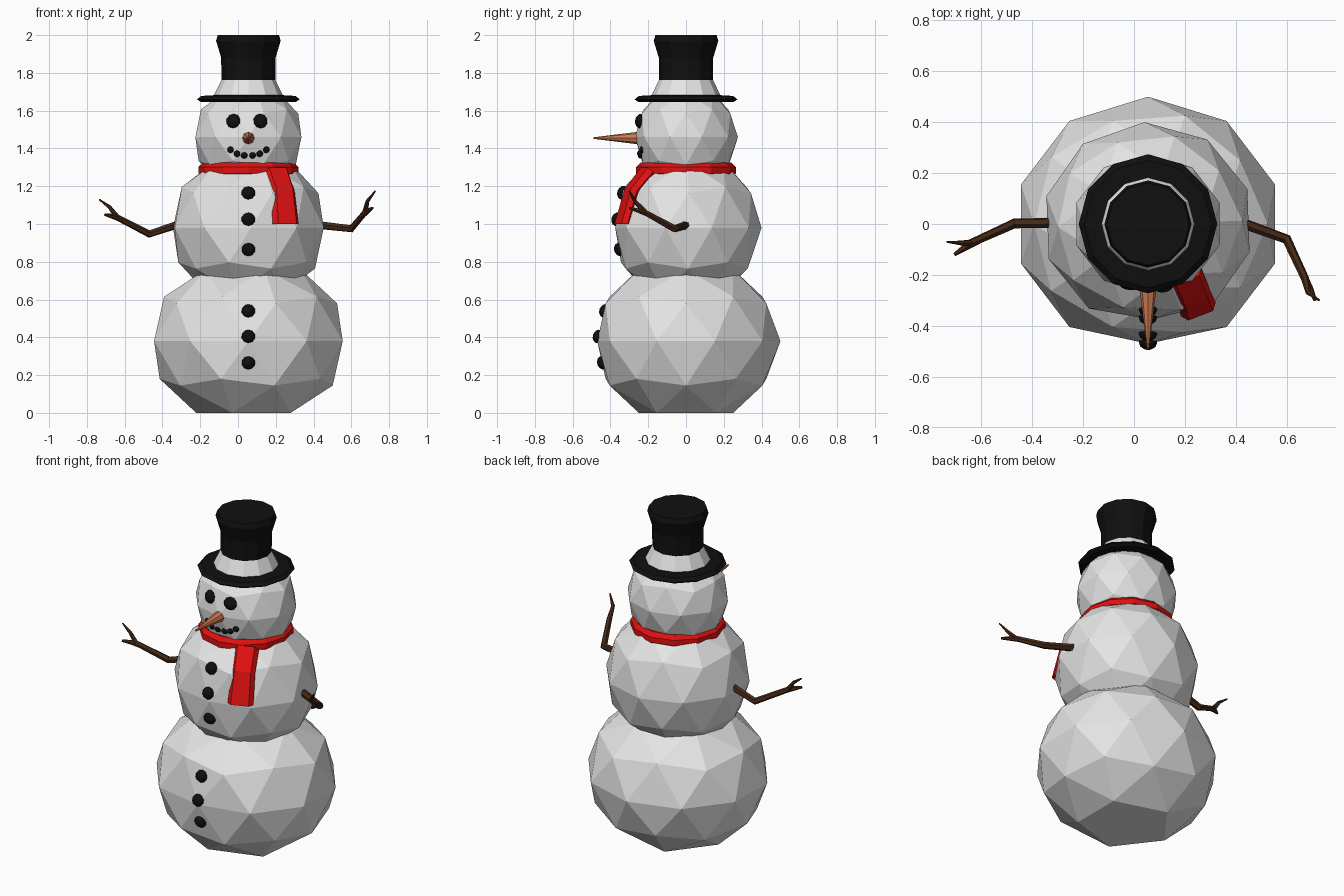
import bpy, bmesh, math
from mathutils import Vector, Matrix
from mathutils.bvhtree import BVHTree

cube = bpy.data.objects.get("Cube")
if cube:
    bpy.data.objects.remove(cube)

AXIS = 0.055  # x of the snowman's centre line


def material(name, rgb):
    m = bpy.data.materials.new(name)
    m.use_nodes = True
    m.diffuse_color = (*rgb, 1)
    m.node_tree.nodes["Principled BSDF"].inputs["Base Color"].default_value = (*rgb, 1)
    return m


SNOW = material("snow white", (0.78, 0.78, 0.78))
BLACK = material("coal black", (0.005, 0.005, 0.005))
RED = material("scarf red", (0.75, 0.005, 0.005))
BROWN = material("bark brown", (0.06, 0.022, 0.008))
ORANGE = material("carrot orange", (0.62, 0.2, 0.085))


def finish(name, bm, *mats):
    bmesh.ops.recalc_face_normals(bm, faces=bm.faces)
    me = bpy.data.meshes.new(name)
    bm.to_mesh(me)
    bm.free()
    for m in mats:
        me.materials.append(m)
    ob = bpy.data.objects.new(name, me)
    bpy.context.collection.objects.link(ob)
    return ob


def loft(bm, rings, closed=False):
    """Skin a list of equal-length point rings; cap the ends unless closed."""
    vs = [[bm.verts.new(p) for p in r] for r in rings]
    n = len(vs[0])
    for i in range(len(vs) - (0 if closed else 1)):
        a, b = vs[i], vs[(i + 1) % len(vs)]
        for k in range(n):
            bm.faces.new((a[k], a[(k + 1) % n], b[(k + 1) % n], b[k]))
    if not closed:
        bm.faces.new(vs[0])
        bm.faces.new(vs[-1])


def lathe(bm, profile, sides=12, closed=False):
    turn = [2 * math.pi * k / sides for k in range(sides)]
    loft(bm, [[(AXIS + r * math.cos(a), r * math.sin(a), z) for a in turn]
              for r, z in profile], closed)


def snowball(name, z, size, front, floor=0, spin=0):
    """Faceted ball, pressed slightly flat at the front and on the ground."""
    bm = bmesh.new()
    bmesh.ops.create_icosphere(
        bm, subdivisions=2, radius=1,
        matrix=Matrix.Translation((AXIS, 0, z)) @ Matrix.Rotation(spin, 4, "Z")
        @ Matrix.Diagonal((*size, 1)))
    for v in bm.verts:
        v.co.y = max(v.co.y, front)
        v.co.z = max(v.co.z, floor)
    tree = BVHTree.FromBMesh(bm)
    finish(name, bm, SNOW)
    return tree


base = snowball("base_ball", 0.38, (0.525, 0.5, 0.447), -0.47)
torso = snowball("torso_ball", 0.98, (0.415, 0.4, 0.41), -0.375, spin=math.radians(2))
head = snowball("head_ball", 1.46, (0.295, 0.275, 0.28), -0.27)


# Coal pieces sit on the front of a ball, turned to its surface
def coal(name, ball, x, z, r, depth):
    hit, normal, _, _ = ball.ray_cast(Vector((x, -2, z)), Vector((0, 1, 0)))
    bm = bmesh.new()
    bmesh.ops.create_uvsphere(
        bm, u_segments=10, v_segments=6, radius=1,
        matrix=Matrix.Translation(hit) @ normal.to_track_quat("Z", "Y").to_matrix().to_4x4()
        @ Matrix.Diagonal((r, r, depth, 1)))
    finish(name, bm, BLACK)


for i, z in enumerate((1.165, 1.025, 0.865)):
    coal(f"torso_button_{i + 1}", torso, AXIS, z, 0.037, 0.03)
for i, z in enumerate((0.54, 0.405, 0.265)):
    coal(f"base_button_{i + 1}", base, AXIS, z, 0.037, 0.03)
for side, word in ((-1, "right"), (1, "left")):
    coal(f"{word}_eye", head, AXIS - 0.008 + side * 0.072, 1.545, 0.039, 0.025)
    for i, (dx, z) in enumerate(((0.022, 1.363), (0.06, 1.372), (0.095, 1.393))):
        coal(f"{word}_mouth_coal_{i + 1}", head, AXIS + side * dx, z, 0.018, 0.015)

# Carrot nose, pointing forward
bm = bmesh.new()
bmesh.ops.create_cone(
    bm, cap_ends=True, segments=8, radius1=0.036, radius2=0.004, depth=0.26,
    matrix=Matrix.Translation((AXIS, -0.36, 1.455)) @ Matrix.Rotation(math.pi / 2, 4, "X"))
finish("carrot_nose", bm, ORANGE)

# Top hat with a white band at the foot of the crown
bm = bmesh.new()
lathe(bm, [(0.17, 1.645), (0.25, 1.645), (0.272, 1.66), (0.25, 1.678), (0.182, 1.682),
           (0.143, 1.762), (0.144, 1.88), (0.171, 1.97), (0.162, 2.0)])
hat = finish("top_hat", bm, BLACK, SNOW)
for f in hat.data.polygons:
    if 1.69 < f.center.z < 1.75:
        f.material_index = 1

# Scarf ring and hanging tail
bm = bmesh.new()
octagon = [math.pi / 8 + k * math.pi / 4 for k in range(8)]
lathe(bm, [(0.224 + 0.044 * math.cos(a), 1.285 + 0.043 * math.sin(a)) for a in octagon],
      closed=True)
finish("scarf_ring", bm, RED)

bm = bmesh.new()
across = Vector((0.93, 0.36, 0))
rings = []
for centre, out, half in (((0.2, -0.2, 1.275), (0.01, -0.02, 0.025), 0.07),
                          ((0.237, -0.285, 1.175), (0.01, -0.023, 0.012), 0.067),
                          ((0.252, -0.335, 1.0), (0.01, -0.025, 0), 0.074)):
    c, o, w = Vector(centre), Vector(out), across * half
    rings.append([c - w, c - w * 0.7 + o, c + w * 0.7 + o, c + w, c + w * 0.7 - o, c - w * 0.7 - o])
loft(bm, rings)
finish("scarf_tail", bm, RED)


# Twig arms: tapered hexagonal branches
def branch(bm, points):
    pts = [Vector(p[:3]) for p in points]
    rings = []
    for i, p in enumerate(pts):
        d = pts[min(i + 1, len(pts) - 1)] - pts[max(i - 1, 0)]
        u = d.cross(Vector((0, 0.3, 1))).normalized()
        v = d.cross(u).normalized()
        r = points[i][3]
        rings.append([p + r * (u * math.cos(k * math.pi / 3) + v * math.sin(k * math.pi / 3))
                      for k in range(6)])
    loft(bm, rings)


bm = bmesh.new()
branch(bm, [(-0.25, 0.005, 1.02, 0.022), (-0.47, 0.002, 0.947, 0.02), (-0.64, -0.075, 1.035, 0.016),
            (-0.68, -0.075, 1.09, 0.01), (-0.735, -0.07, 1.13, 0.004)])
branch(bm, [(-0.61, -0.065, 1.02, 0.014), (-0.66, -0.09, 1.04, 0.014), (-0.705, -0.12, 1.05, 0.007)])
finish("right_arm", bm, BROWN)

bm = bmesh.new()
branch(bm, [(0.38, 0.02, 1.0, 0.022), (0.6, -0.06, 0.975, 0.02), (0.672, -0.215, 1.06, 0.016),
            (0.685, -0.27, 1.12, 0.011), (0.727, -0.3, 1.175, 0.004)])
branch(bm, [(0.66, -0.19, 1.045, 0.014), (0.69, -0.25, 1.07, 0.013), (0.712, -0.3, 1.085, 0.007)])
finish("left_arm", bm, BROWN)
